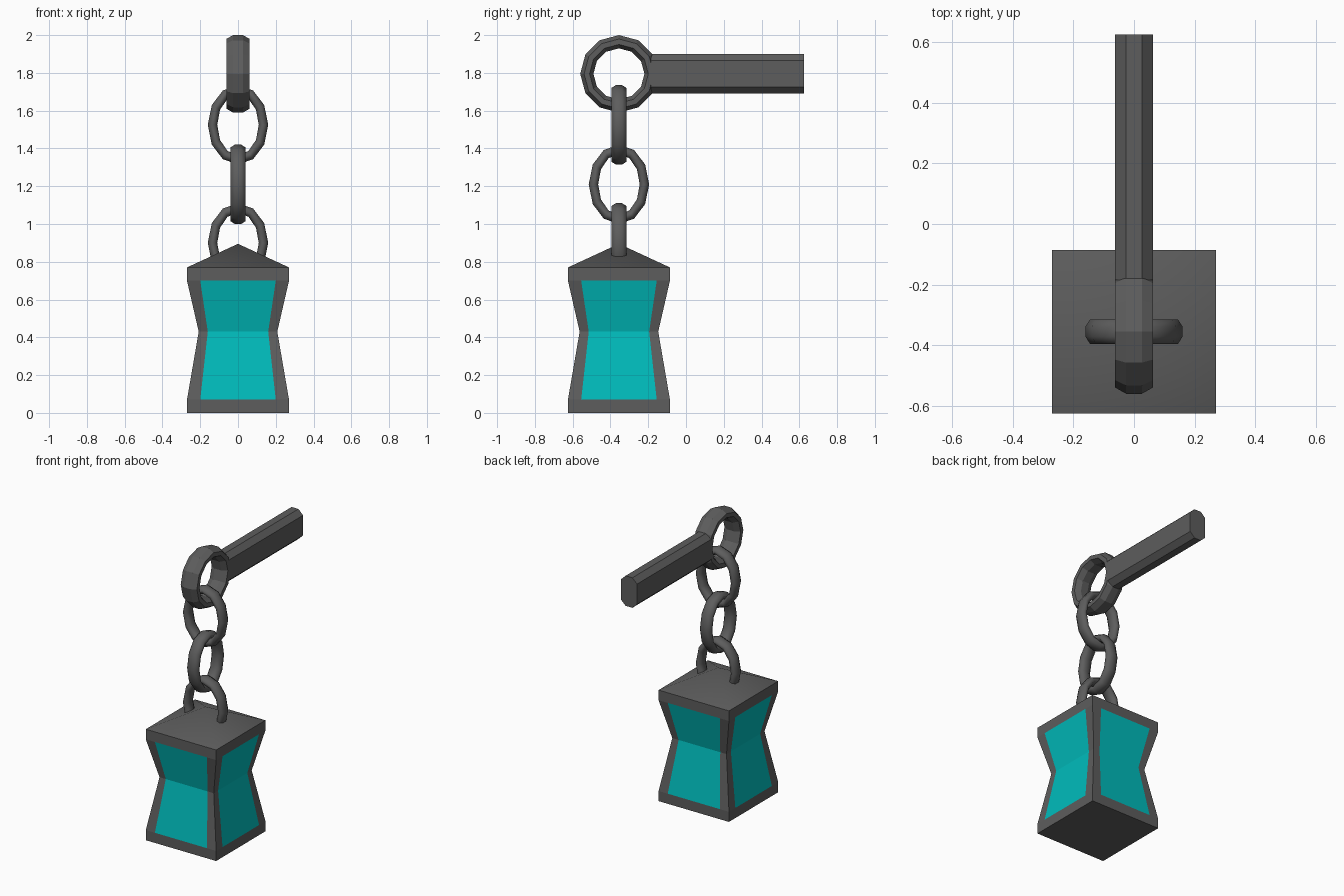
import bpy
import bmesh
from math import sin, cos, pi, radians

if "Cube" in bpy.data.objects:
    bpy.data.objects.remove(bpy.data.objects["Cube"])

CY = -0.355  # chain and lantern axis


def make_material(name, color):
    mat = bpy.data.materials.new(name)
    mat.diffuse_color = color
    mat.use_nodes = True
    mat.node_tree.nodes["Principled BSDF"].inputs["Base Color"].default_value = mat.diffuse_color
    return mat


iron = make_material("dark_iron", (0.11, 0.11, 0.11, 1))
teal = make_material("teal_glass", (0.0, 0.5, 0.5, 1))


def make_object(name, verts, faces, mat, closed=False, smooth_angle=None):
    used = sorted({i for f in faces for i in f})
    remap = {old: new for new, old in enumerate(used)}
    mesh = bpy.data.meshes.new(name)
    mesh.from_pydata([verts[i] for i in used], [], [[remap[i] for i in f] for f in faces])
    if closed:  # consistent outward normals
        bm = bmesh.new()
        bm.from_mesh(mesh)
        bmesh.ops.recalc_face_normals(bm, faces=bm.faces)
        bm.to_mesh(mesh)
        bm.free()
    if smooth_angle:
        mesh.shade_smooth()
        mesh.set_sharp_from_angle(angle=radians(smooth_angle))
    mesh.materials.append(mat)
    obj = bpy.data.objects.new(name, mesh)
    bpy.context.collection.objects.link(obj)
    return obj


def make_link(name, cz, width, height, radial, depth, along_x, smooth_angle=None, n=12, m=8):
    """Closed oval link with octagonal section; outer half sizes given."""
    verts, faces = [], []
    k = 1 / cos(pi / m)
    for i in range(n):
        a = 2 * pi * i / n
        for j in range(m):
            b = 2 * pi * (j + 0.5) / m
            r = radial * (k * cos(b) - 1)
            h, z = (width + r) * cos(a), cz + (height + r) * sin(a)
            d = depth * k * sin(b)
            verts.append((h, CY - d, z) if along_x else (d, CY + h, z))
            i2, j2 = (i + 1) % n, (j + 1) % m
            faces.append((i * m + j, i2 * m + j, i2 * m + j2, i * m + j2))
    return make_object(name, verts, faces, iron, True, smooth_angle)


# Hanging ring and chain links
make_link("hanger_ring", 1.795, 0.205, 0.205, 0.035, 0.062, False)
for name, cz, along_x in (("top", 1.525, True), ("middle", 1.21, False), ("bottom", 0.90, True)):
    make_link("chain_link_" + name, cz, 0.16, 0.21, 0.025, 0.04, along_x, 60)

# Wall bar: chamfered section extruded along y
section = [(0.062, -0.07), (0.062, 0.07), (0.026, 0.104), (-0.026, 0.104),
           (-0.062, 0.07), (-0.062, -0.07), (-0.026, -0.104), (0.026, -0.104)]
bar = [(x, y, 1.795 + z) for y in (-0.185, 0.625) for x, z in section]
bar_faces = [(i, i + 8, (i + 1) % 8 + 8, (i + 1) % 8) for i in range(8)]
bar_faces += [tuple(range(8)), tuple(range(15, 7, -1))]
make_object("wall_bar", bar, bar_faces, iron, True)

# Lantern body: rings of (height, half width, pane half width)
levels = [(0.0, 0.27, 0.20), (0.07, 0.27, 0.20), (0.43, 0.208, 0.16),
          (0.70, 0.27, 0.20), (0.77, 0.27, 0.20)]
verts, frame, panes = [], [], []
for z, w, p in levels:
    for s in range(4):
        c, q = round(cos(s * pi / 2)), round(sin(s * pi / 2))
        verts += [(u * c + w * q, CY + u * q - w * c, z) for u in (-w, -p, p)]
for lv in range(4):
    for i in range(12):
        a, b = lv * 12 + i, lv * 12 + (i + 1) % 12
        is_pane = i % 3 == 1 and lv in (1, 2)
        (panes if is_pane else frame).append((a, b, b + 12, a + 12))
frame.append(tuple(range(11, -1, -1)))
make_object("lantern_frame", verts, frame, iron)
make_object("lantern_panes", verts, panes, teal)

# Softly shaded pyramid roof
verts.append((0, CY, 0.895))
roof = [(48 + s * 3, 48 + (s * 3 + 3) % 12, 60) for s in range(4)]
make_object("lantern_roof", verts, roof, iron, smooth_angle=60)
